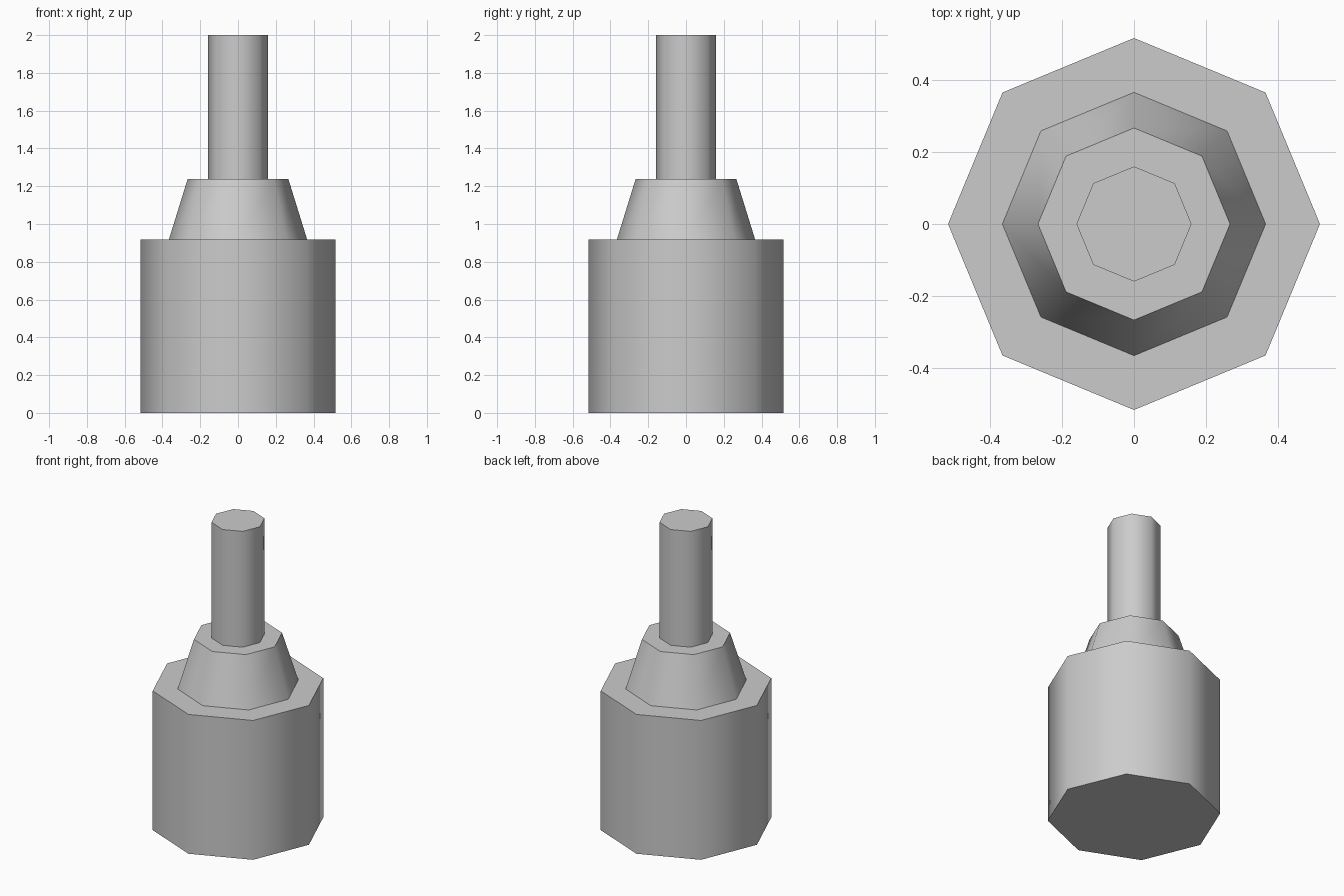
import bpy
import bmesh
from math import cos, sin, radians, tau

if "Cube" in bpy.data.objects:
    bpy.data.objects.remove(bpy.data.objects["Cube"])

SIDES = 8

# Half-profile (radius, height): wide base, tapered collar, slim shaft
PROFILE = [
    (0.517, 0.0), (0.517, 0.918),
    (0.366, 0.918), (0.267, 1.237),
    (0.16, 1.237), (0.16, 2.0),
]


def lathe(name, profile, sides):
    """Turn a half-profile into a closed solid with flat end caps."""
    bm = bmesh.new()
    rings = [
        [bm.verts.new((r * cos(tau * i / sides), r * sin(tau * i / sides), z))
         for i in range(sides)]
        for r, z in profile
    ]
    for low, high in zip(rings, rings[1:]):
        for i in range(sides):
            j = (i + 1) % sides
            bm.faces.new((low[i], low[j], high[j], high[i]))
    bm.faces.new(rings[0][::-1])
    bm.faces.new(rings[-1])
    mesh = bpy.data.meshes.new(name)
    bm.to_mesh(mesh)
    bm.free()
    obj = bpy.data.objects.new(name, mesh)
    bpy.context.collection.objects.link(obj)
    return obj


# Stepped post: one continuous octagonal turning
post = lathe("stepped_post", PROFILE, SIDES)

# Smooth around the sides, crisp at the rims and steps
bpy.context.view_layer.objects.active = post
post.select_set(True)
bpy.ops.object.shade_smooth_by_angle(angle=radians(60))
